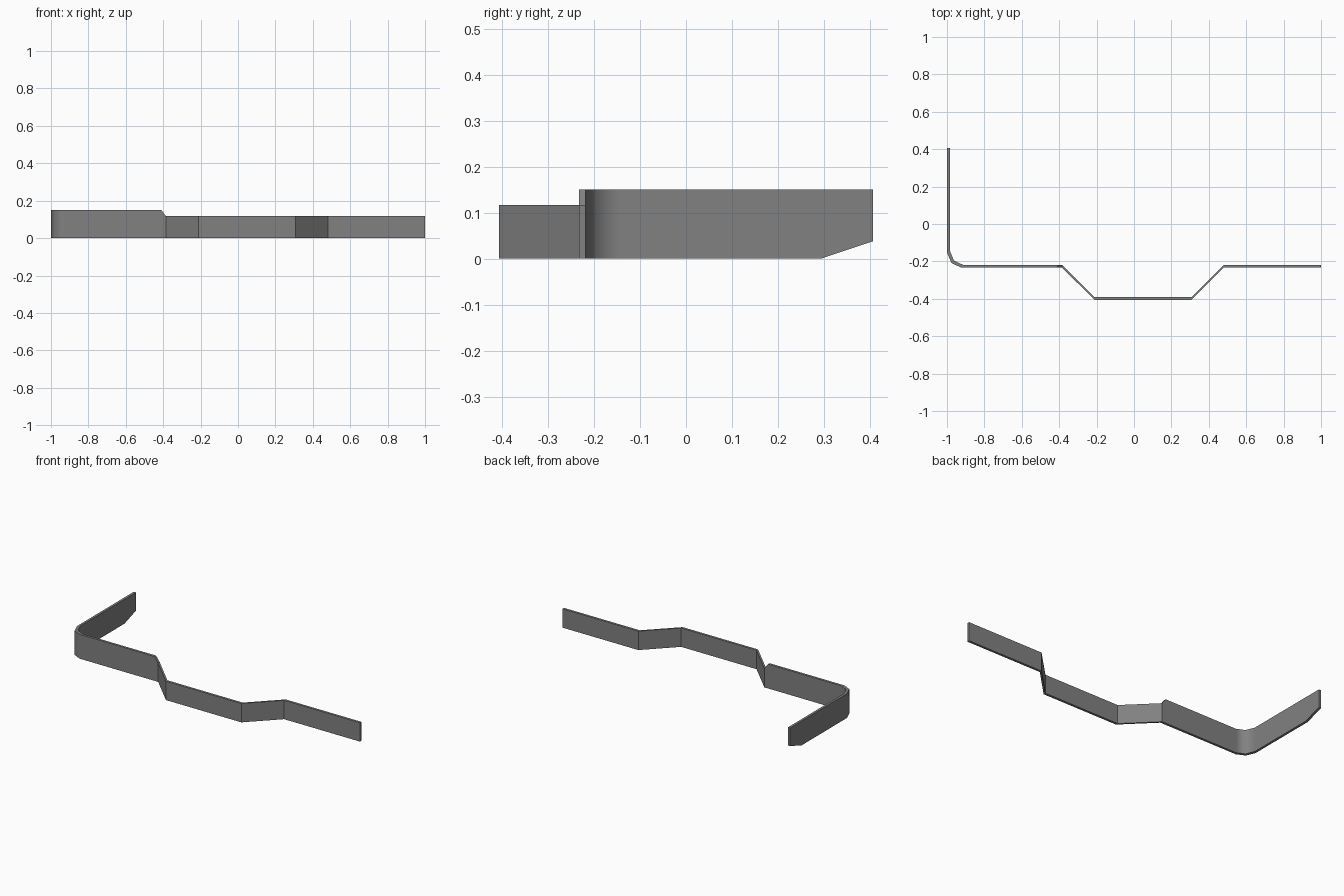
import bpy, bmesh

if "Cube" in bpy.data.objects:
    bpy.data.objects.remove(bpy.data.objects["Cube"])

HIGH, LOW = 0.151, 0.117

# Stations along the bent strip: outer (x, y), inner (x, y), bottom z, top z
stations = [
    ((-1.0, 0.406), (-0.985, 0.406), 0.038, HIGH),
    ((-1.0, 0.293), (-0.985, 0.293), 0.0, HIGH),
    # rounded corner
    ((-1.0, -0.152), (-0.985, -0.142), 0.0, HIGH),
    ((-0.976, -0.208), (-0.963, -0.195), 0.0, HIGH),
    ((-0.925, -0.233), (-0.915, -0.218), 0.0, HIGH),
    # step down in height
    ((-0.41, -0.233), (-0.41, -0.218), 0.0, HIGH),
]
# Low joggled section, wall shifted straight back in y
for x, y in [(-0.385, -0.233), (-0.211, -0.406), (0.307, -0.406),
             (0.48, -0.233), (1.0, -0.233)]:
    stations.append(((x, y), (x, y + 0.015), 0.0, LOW))

# Bent strip: loft a four-point section through the stations
bm = bmesh.new()
rings = []
for o, i, z0, z1 in stations:
    rings.append([bm.verts.new((*p, z)) for p, z in
                  ((o, z0), (o, z1), (i, z1), (i, z0))])
for a, b in zip(rings, rings[1:]):
    for k in range(4):
        n = (k + 1) % 4
        bm.faces.new((a[k], a[n], b[n], b[k]))
bm.faces.new(rings[0])
bm.faces.new(rings[-1])
bmesh.ops.recalc_face_normals(bm, faces=bm.faces)

mesh = bpy.data.meshes.new("bent_strip")
bm.to_mesh(mesh)
bm.free()
strip = bpy.data.objects.new("bent_strip", mesh)
bpy.context.collection.objects.link(strip)

# Dark grey metal
mat = bpy.data.materials.new("dark_grey")
mat.diffuse_color = (0.22, 0.22, 0.22, 1)
mat.use_nodes = True
mat.node_tree.nodes["Principled BSDF"].inputs["Base Color"].default_value = mat.diffuse_color
mesh.materials.append(mat)

# Smooth the corner only; keep folds sharp and long walls flat
bpy.context.view_layer.objects.active = strip
strip.select_set(True)
bpy.ops.object.shade_smooth_by_angle(angle=0.76)
weighted = strip.modifiers.new("flat_walls", 'WEIGHTED_NORMAL')
weighted.keep_sharp = True
weighted.weight = 100
